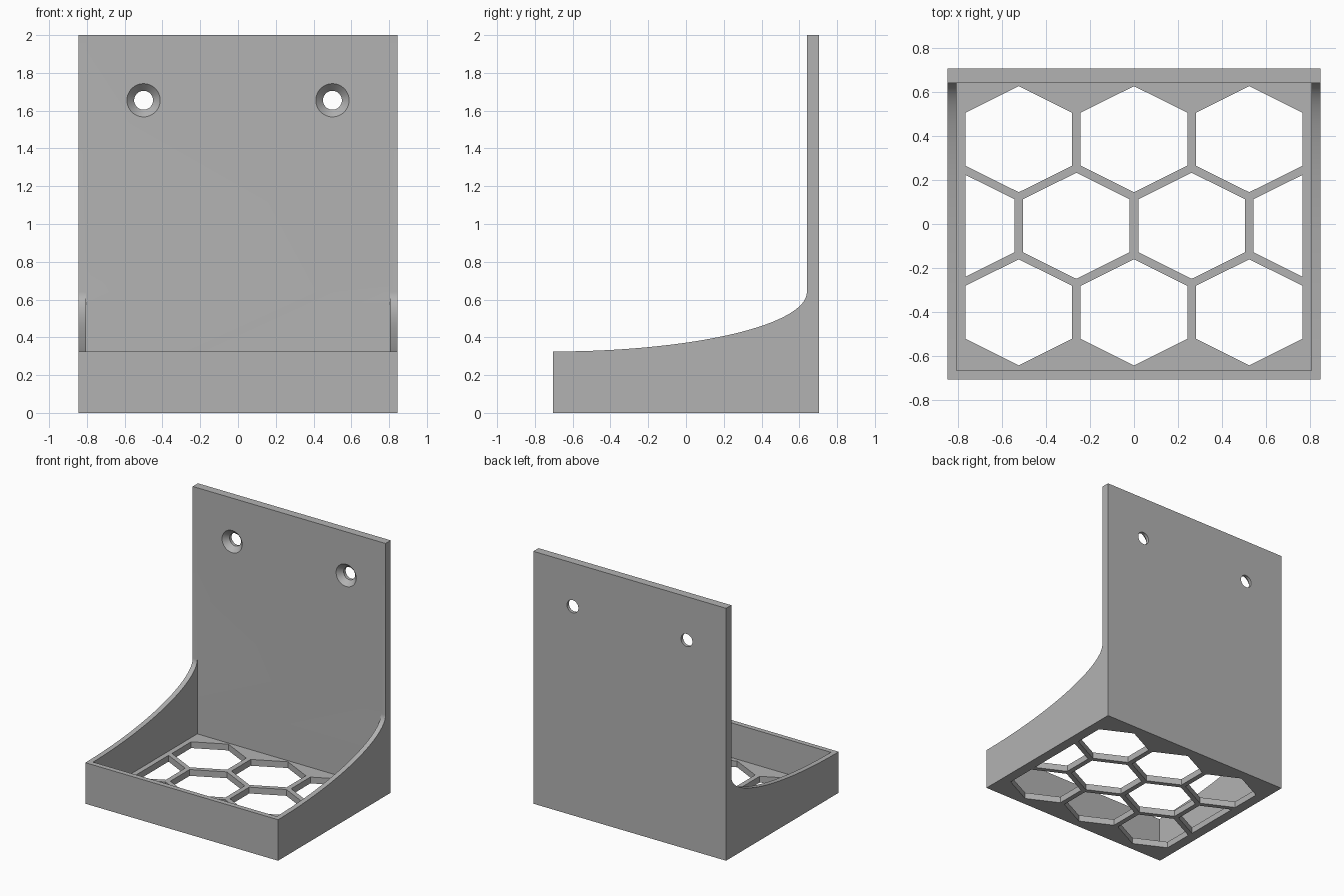
import bpy, bmesh, math
from mathutils import Vector

if "Cube" in bpy.data.objects:
    bpy.data.objects.remove(bpy.data.objects["Cube"])

W, D = 0.845, 0.705            # half width, half depth
PLATE_Y, FLOOR, RIM = 0.64, 0.05, 0.325
WALL = 0.04

grey = bpy.data.materials.new("light_grey")
grey.diffuse_color = (0.45, 0.45, 0.45, 1)
grey.use_nodes = True
grey.node_tree.nodes["Principled BSDF"].inputs["Base Color"].default_value = grey.diffuse_color


def new_object(name, bm):
    bmesh.ops.recalc_face_normals(bm, faces=bm.faces)
    mesh = bpy.data.meshes.new(name)
    bm.to_mesh(mesh)
    bm.free()
    mesh.materials.append(grey)
    obj = bpy.data.objects.new(name, mesh)
    bpy.context.collection.objects.link(obj)
    return obj


def prism(bm, points, direction):
    """Extrude a closed outline along a direction."""
    face = bm.faces.new([bm.verts.new(p) for p in points])
    ext = bmesh.ops.extrude_face_region(bm, geom=[face])
    verts = [v for v in ext["geom"] if isinstance(v, bmesh.types.BMVert)]
    bmesh.ops.translate(bm, verts=verts, vec=Vector(direction))


def cut(target, cutter):
    mod = target.modifiers.new("cut", "BOOLEAN")
    mod.operation, mod.solver, mod.object = "DIFFERENCE", "EXACT", cutter
    bpy.context.view_layer.objects.active = target
    bpy.ops.object.modifier_apply(modifier=mod.name)
    bpy.data.objects.remove(cutter)


# Shelf body: side profile with a quarter-ellipse sweep up to the back plate
profile = [(-D, 0), (D, 0), (D, 2), (PLATE_Y, 2)]
STEPS = 40
for i in range(STEPS + 1):
    a = math.pi / 2 * i / STEPS
    profile.append((-D + (PLATE_Y + D) * math.cos(a), 0.64 - (0.64 - RIM) * math.sin(a)))
bm = bmesh.new()
prism(bm, [(-W, y, z) for y, z in profile], (2 * W, 0, 0))
shelf = new_object("wall_shelf", bm)

# Tray interior
x, y0 = W - WALL, -D + WALL
bm = bmesh.new()
prism(bm, [(-x, y0, FLOOR), (x, y0, FLOOR), (x, PLATE_Y, FLOOR), (-x, PLATE_Y, FLOOR)], (0, 0, 3))
cut(shelf, new_object("tray_cutter", bm))

# Honeycomb openings in the floor, half cells at the sides of the middle row
HX, HY, PITCH, ROW, MID, EDGE = 0.2415, 0.2405, 0.5225, 0.3925, -0.008, 0.765
bm = bmesh.new()


def cell(cx, cy):
    pts = [(HX, -HY / 2), (HX, HY / 2), (0, HY), (-HX, HY / 2), (-HX, -HY / 2), (0, -HY)]
    prism(bm, [(cx + px, cy + py, -0.1) for px, py in pts], (0, 0, 0.1 + FLOOR + 0.05))


for s in (-1, 1):
    for k in (-1, 0, 1):
        cell(k * PITCH, MID + s * ROW)
    cell(s * PITCH / 2, MID)
    cx = PITCH * 1.5
    h = HY - (cx - EDGE) * HY / 2 / HX
    half = [(cx - HX, -HY / 2), (EDGE, -h), (EDGE, h), (cx - HX, HY / 2)]
    prism(bm, [(s * px, MID + py, -0.1) for px, py in half], (0, 0, 0.1 + FLOOR + 0.05))
cut(shelf, new_object("honeycomb_cutter", bm))

# Countersunk screw holes: lathe-like stack of rings along y
RINGS = [(PLATE_Y - 0.02, 0.107), (PLATE_Y + 0.04, 0.05), (D + 0.05, 0.05)]
N = 48
bm = bmesh.new()
for s in (-1, 1):
    loops = [[bm.verts.new((s * 0.5 + r * math.cos(2 * math.pi * i / N), y,
                            1.655 + r * math.sin(2 * math.pi * i / N))) for i in range(N)]
             for y, r in RINGS]
    for a, b in zip(loops, loops[1:]):
        for i in range(N):
            j = (i + 1) % N
            bm.faces.new((a[i], a[j], b[j], b[i]))
    bm.faces.new(loops[0])
    bm.faces.new(loops[-1])
cut(shelf, new_object("screw_hole_cutter", bm))

# Smooth curved surfaces, keep hard edges
bpy.ops.object.select_all(action="DESELECT")
shelf.select_set(True)
bpy.context.view_layer.objects.active = shelf
bpy.ops.object.shade_smooth_by_angle(angle=math.radians(25))
